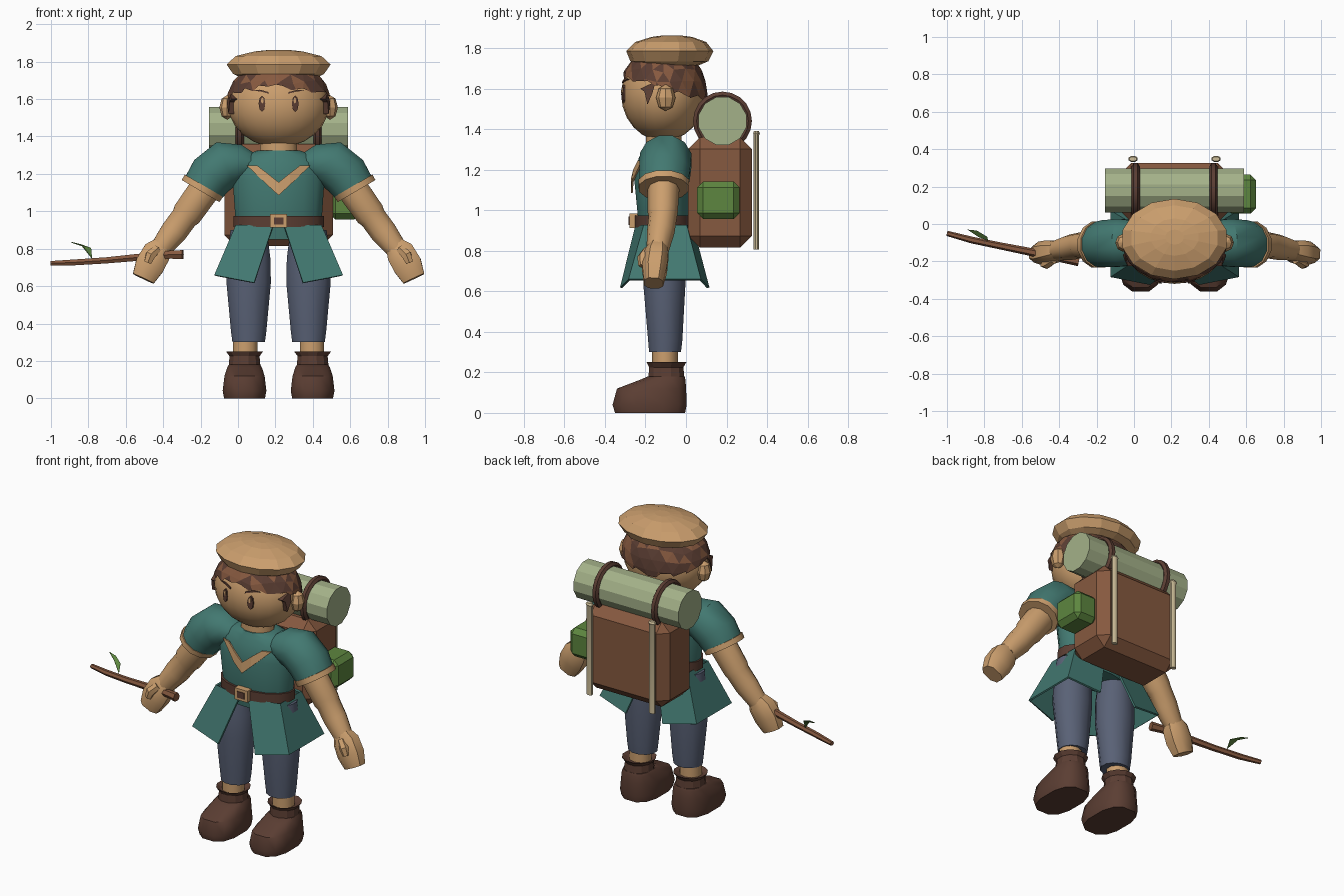
import bpy, bmesh, math, random
from mathutils import Vector, Matrix

if "Cube" in bpy.data.objects:
    bpy.data.objects.remove(bpy.data.objects["Cube"])

random.seed(4)
CX = 0.217  # centre line of the figure


def mat(name, *c):
    m = bpy.data.materials.new(name)
    m.diffuse_color = (*c, 1)
    m.use_nodes = True
    m.node_tree.nodes["Principled BSDF"].inputs["Base Color"].default_value = m.diffuse_color
    return m


TAN = mat("tan", 0.60, 0.345, 0.155)
TEAL = mat("teal", 0.055, 0.19, 0.165)
BLUE = mat("slate_blue", 0.10, 0.12, 0.18)
DARK = mat("dark_brown", 0.105, 0.048, 0.033)
BROWN = mat("leather_brown", 0.24, 0.10, 0.05)
SAGE = mat("sage", 0.37, 0.44, 0.25)
GREEN = mat("leaf_green", 0.11, 0.24, 0.05)
CREAM = mat("cream", 0.62, 0.52, 0.32)


def finish(name, bm, *mats, smooth=None):
    bmesh.ops.recalc_face_normals(bm, faces=bm.faces[:])
    me = bpy.data.meshes.new(name)
    bm.to_mesh(me)
    bm.free()
    ob = bpy.data.objects.new(name, me)
    bpy.context.collection.objects.link(ob)
    for m in mats:
        me.materials.append(m)
    if smooth:
        bpy.ops.object.select_all(action='DESELECT')
        bpy.context.view_layer.objects.active = ob
        ob.select_set(True)
        bpy.ops.object.shade_smooth_by_angle(angle=math.radians(smooth))
    return ob


def loft(name, rows, m, n=12, axis=None, ref=(0, 1, 0), p=1.0, smooth=40):
    """Skin rings (x, y, z, side radius, ref radius) along a path or a fixed axis."""
    bm = bmesh.new()
    pts = [Vector(r[:3]) for r in rows]
    rings = []
    for i, r in enumerate(rows):
        t = Vector(axis) if axis else pts[min(i + 1, len(pts) - 1)] - pts[max(i - 1, 0)]
        t.normalize()
        u = Vector(ref)
        u = (u - t * u.dot(t)).normalized()
        v = t.cross(u)
        ring = []
        for k in range(n):
            a = 2 * math.pi * (k + 0.5) / n
            c, s = (math.copysign(abs(f(a)) ** p, f(a)) for f in (math.cos, math.sin))
            ring.append(bm.verts.new(pts[i] + v * c * r[3] + u * s * r[4]))
        rings.append(ring)
    for a, b in zip(rings, rings[1:]):
        for k in range(n):
            bm.faces.new((a[k], a[(k + 1) % n], b[(k + 1) % n], b[k]))
    bm.faces.new(rings[0])
    bm.faces.new(rings[-1])
    return finish(name, bm, m, smooth=smooth)


def column(name, rows, m, x=CX, **kw):
    """Upright loft; rows are z, x radius, y front, y back."""
    return loft(name, [(x, (f + b) / 2, z, r, (b - f) / 2) for z, r, f, b in rows],
                m, axis=(0, 0, 1), **kw)


def prism(name, pts, depth, m):
    """Thin plate: an outline extruded by a depth vector."""
    bm = bmesh.new()
    a = [bm.verts.new(q) for q in pts]
    b = [bm.verts.new(Vector(q) + Vector(depth)) for q in pts]
    bm.faces.new(a)
    bm.faces.new(b)
    for i in range(len(a)):
        j = (i + 1) % len(a)
        bm.faces.new((a[i], a[j], b[j], b[i]))
    return finish(name, bm, m)


def box(name, lo, hi, m, bevel=0.0):
    lo, hi = Vector(lo), Vector(hi)
    bm = bmesh.new()
    bmesh.ops.create_cube(bm, size=1)
    for v in bm.verts:
        v.co = (lo + hi) / 2 + v.co * (hi - lo)
    if bevel:
        bmesh.ops.bevel(bm, geom=bm.edges[:], offset=bevel, segments=1, affect='EDGES')
    return finish(name, bm, m)


def ball(name, c, r, m, seg=24, smooth=60):
    bm = bmesh.new()
    bmesh.ops.create_uvsphere(bm, u_segments=seg, v_segments=seg // 2, radius=1,
                              matrix=Matrix.Translation(c) @ Matrix.Diagonal((*r, 1)))
    return finish(name, bm, m, smooth=smooth)


# Head, neck and cap
HC, HR = Vector((CX, -0.112, 1.572)), Vector((0.27, 0.208, 0.23))
ball("head", HC, HR, TAN)
column("neck", [(1.25, .11, -.20, -.02), (1.33, .103, -.20, -.02), (1.42, .10, -.2, -.02)], TAN)
column("cap", [(1.705, .19, -.22, .04), (1.735, .25, -.275, .11), (1.785, .285, -.295, .135),
               (1.83, .235, -.25, .10), (1.855, .13, -.17, .03), (1.863, .05, -.11, -.03)],
       TAN, n=14, smooth=None)

# Hair: faceted shell cut by a sloping plane, with a ragged lower edge and mixed browns
bm = bmesh.new()
bmesh.ops.create_icosphere(bm, subdivisions=3, radius=1,
                           matrix=Matrix.Translation(HC) @ Matrix.Diagonal((*(HR * 1.05), 1)))
bmesh.ops.bisect_plane(bm, geom=bm.verts[:] + bm.edges[:] + bm.faces[:], plane_co=(CX, -.11, 1.61),
                       plane_no=(0, .29, 1), clear_inner=True)
for v in bm.verts:
    if v.is_boundary:
        v.co.z += random.uniform(-.022, .014)
for f in bm.faces:
    f.material_index = int(random.random() < 0.35)
finish("hair", bm, DARK, BROWN)


def face_y(dx, z):
    return HC.y - HR.y * math.sqrt(1 - (dx / HR.x) ** 2 - ((z - HC.z) / HR.z) ** 2)


def face_plate(name, s, outline, m, lift):
    prism(name, [(CX + s * dx, face_y(dx, z) - lift, z) for dx, z in outline], (0, .009, 0), m)


def oval(x, z, rx, rz, n=8):
    return [(x + rx * math.cos(2 * math.pi * k / n), z + rz * math.sin(2 * math.pi * k / n))
            for k in range(n)]


def chest_y(dx, z):
    return -.115 - (.148 - max(0, z - 1.17) * .25) * math.sqrt(1 - (dx / .25) ** 2)


# Torso, belt and buckle
column("tunic", [(.85, .215, -.225, .01), (.95, .235, -.238, .03), (1.17, .25, -.26, .03),
                 (1.26, .24, -.235, .03), (1.30, .19, -.215, .02), (1.325, .115, -.205, -.01)],
       TEAL, n=16)
column("belt", [(.915, .247, -.255, .04), (.975, .247, -.255, .04)], DARK, n=16)
box("buckle", (CX - .045, -.28, .912), (CX + .045, -.235, .985), TAN)
box("buckle_centre", (CX - .025, -.284, .928), (CX + .025, -.27, .968), DARK)

for s in (-1, 1):
    side = "right" if s < 0 else "left"

    def P(dx, y, z):
        return (CX + s * dx, y, z)

    # Face details
    face_plate(side + "_eye", s, oval(.089, 1.575, .018, .043), DARK, .007)
    face_plate(side + "_eye_glint", s, oval(.087, 1.592, .007, .016), TAN, .010)
    face_plate(side + "_brow", s, [(.05, 1.628), (.095, 1.64), (.14, 1.645), (.10, 1.650), (.055, 1.638)],
               DARK, .007)
    ball(side + "_ear", P(.275, -.1, 1.555), (.042, .048, .066), TAN, seg=8, smooth=None)
    prism(side + "_sideburn", [P(.252, -.225, 1.60), P(.262, -.15, 1.635), P(.276, -.165, 1.58),
                               P(.268, -.19, 1.52), P(.262, -.205, 1.585)], (-s * .03, 0, 0), DARK)

    # Neckline chevron
    for k, q in enumerate(([(0, 1.155), (.06, 1.203), (.06, 1.14), (0, 1.085)],
                           [(.06, 1.203), (.115, 1.245), (.17, 1.245), (.06, 1.14)])):
        prism(f"{side}_neckline_{k}", [(CX + s * x, chest_y(x, z) - .009, z) for x, z in q],
              (0, .009, 0), TAN)

    # Sleeve, cuff and arm
    def limb(name, rows, m, **kw):
        loft(f"{side}_{name}", [(*P(*r[:3]), *r[3:]) for r in rows], m, **kw)

    limb("sleeve", [(.13, -.10, 1.25, .06, .09), (.20, -.10, 1.255, .105, .12),
                    (.285, -.10, 1.25, .132, .132), (.36, -.105, 1.19, .128, .13),
                    (.41, -.11, 1.115, .115, .122)], TEAL)
    limb("sleeve_trim", [(.40, -.11, 1.137, .122, .128), (.417, -.11, 1.108, .121, .127)], TAN)
    limb("arm", [(.38, -.11, 1.14, .088, .08), (.49, -.115, .985, .084, .074),
                 (.505, -.115, .965, .075, .07), (.56, -.125, .89, .075, .068),
                 (.63, -.14, .80, .06, .055)], TAN, n=10)
    limb("hand", [(.615, -.138, .825, .05, .045), (.65, -.145, .78, .08, .062),
                  (.69, -.155, .71, .083, .065), (.723, -.16, .64, .065, .05)], TAN, n=8, p=.75)
    limb("thumb", [(.65, -.19, .80, .025, .025), (.685, -.215, .765, .03, .026),
                   (.70, -.215, .725, .022, .02)], TAN, n=6)

    # Skirt panels, open at the front and back
    top = [(.03, -.245, .92), (.225, -.205, .925), (.225, 0, .925), (.03, .03, .92)]
    bot = [(.13, -.32, .617), (.34, -.28, .657), (.34, .07, .657), (.13, .11, .617)]
    bm = bmesh.new()
    a, b = ([bm.verts.new(P(*q)) for q in r] for r in (top, bot))
    for i in range(3):
        bm.faces.new((a[i], a[i + 1], b[i + 1], b[i]))
    ob = finish(side + "_skirt", bm, TEAL)
    md = ob.modifiers.new("thickness", 'SOLIDIFY')
    md.thickness, md.offset = .012, 0

    # Trousers, ankle and boot
    column(side + "_trouser", [(.30, .09, -.185, -.022), (.36, .098, -.19, -.015), (.62, .123, -.213, 0),
                               (.75, .12, -.213, 0), (.90, .10, -.2, -.01)], BLUE, x=CX + s * .16)
    column(side + "_ankle", [(.2, .068, -.168, -.04), (.33, .068, -.168, -.04)], TAN, x=CX + s * .178, n=10)
    column(side + "_boot", [(0, .112, -.355, .0), (.04, .12, -.367, .008), (.12, .11, -.345, .005),
                            (.165, .095, -.225, 0), (.18, .086, -.19, -.005)],
           DARK, x=CX + s * .182, p=.75)
    column(side + "_boot_shaft", [(.15, .09, -.19, -.002), (.225, .083, -.185, -.01),
                                  (.25, .102, -.198, .005), (.235, .075, -.175, -.03)],
           DARK, x=CX + s * .182, smooth=None)

    # Bedroll strap and pack pole
    bm = bmesh.new()
    ring = [[bm.verts.new((CX + s * .208 + .022 * math.cos(j * math.pi / 3),
                           .18 + (.128 + .02 * math.sin(j * math.pi / 3)) * math.cos(i * math.pi / 10),
                           1.44 + (.128 + .02 * math.sin(j * math.pi / 3)) * math.sin(i * math.pi / 10)))
             for j in range(6)] for i in range(20)]
    for i in range(20):
        for j in range(6):
            n1, n2 = ring[(i + 1) % 20], (j + 1) % 6
            bm.faces.new((ring[i][j], n1[j], n1[n2], ring[i][n2]))
    finish(side + "_bedroll_strap", bm, DARK, smooth=40)
    column(side + "_pack_pole", [(.805, .02, .333, .362), (1.37, .02, .333, .362), (1.38, .026, .33, .366),
                                 (1.392, .02, .335, .36)], CREAM, x=CX + s * .222, n=8)

# Backpack, bedroll and pouch
box("backpack", (CX - .29, .01, .815), (CX + .29, .325, 1.36), BROWN, bevel=.058)
loft("bedroll", [(-.155, .18, 1.44, .122, .122), (.587, .18, 1.44, .122, .122)], SAGE, smooth=None)
box("pouch", (.49, .055, .957), (.652, .265, 1.142), GREEN, bevel=.03)

# Walking stick with a leaf
loft("stick", [(-1.0, -.05, .722, .014, .014), (-.87, -.085, .727, .018, .018), (-.7, -.12, .738, .019, .019),
               (-.5, -.16, .757, .022, .022), (-.37, -.185, .768, .024, .024), (-.295, -.2, .768, .028, .026)],
     BROWN, n=6, smooth=None)
prism("leaf", [(-.89, -.03, .832), (-.84, -.035, .82), (-.785, -.068, .80), (-.78, -.09, .745),
               (-.83, -.07, .812)], (0, 0, .004), GREEN)
